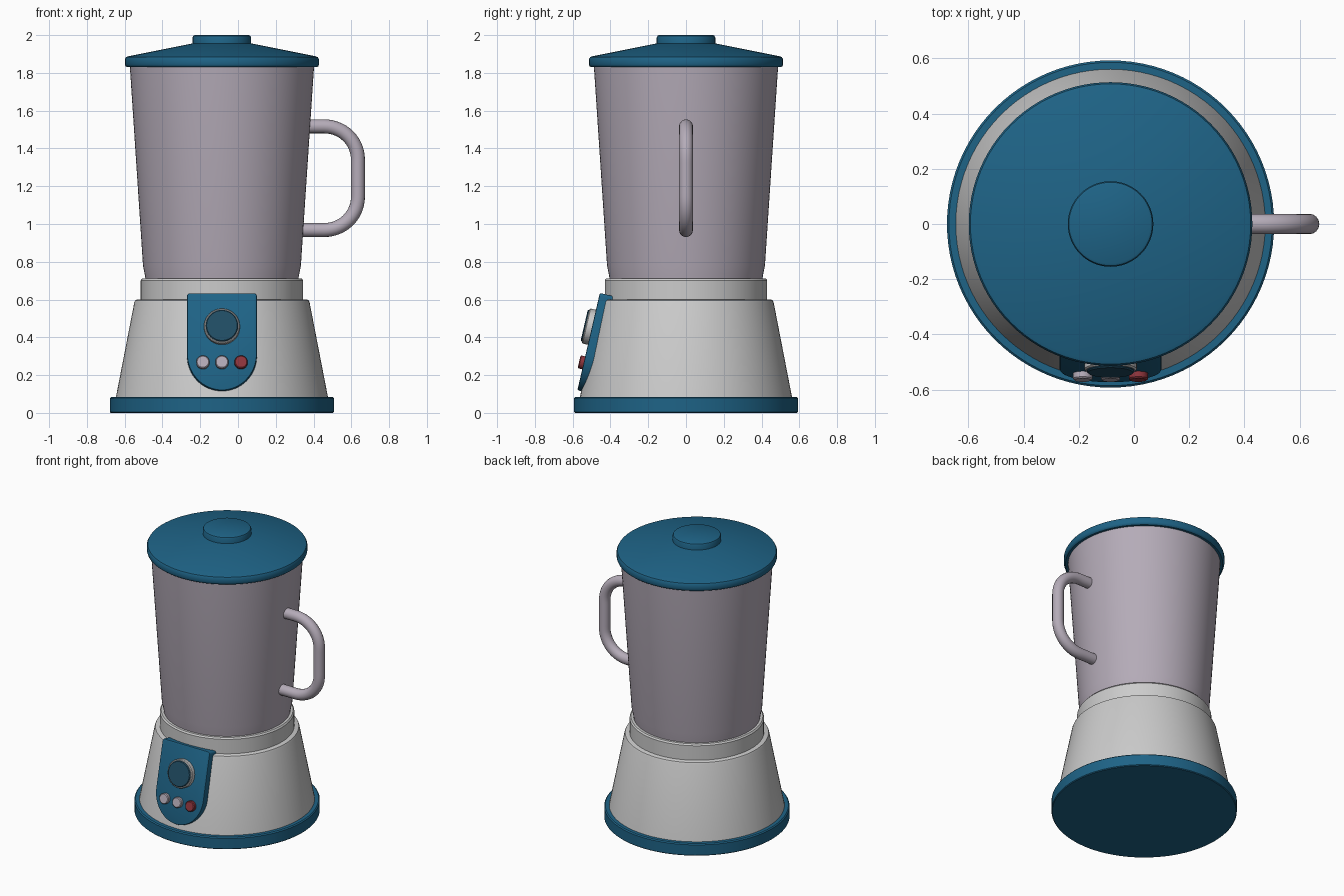
import bpy, bmesh
from math import pi, sin, cos, radians
from mathutils import Matrix, Vector

if "Cube" in bpy.data.objects:
    bpy.data.objects.remove(bpy.data.objects["Cube"])

CX = -0.085  # x of the blender's main axis


def material(name, rgb):
    m = bpy.data.materials.new(name)
    m.diffuse_color = (*rgb, 1)
    m.use_nodes = True
    m.node_tree.nodes["Principled BSDF"].inputs["Base Color"].default_value = m.diffuse_color
    return m


BLUE = material("blue_plastic", (0.013, 0.125, 0.24))
DARK = material("dark_blue", (0.015, 0.075, 0.13))
JAR = material("jar_tint", (0.46, 0.41, 0.48))
RED = material("red_button", (0.27, 0.035, 0.045))


def finish(obj, mat=None, angle=35):
    if mat:
        obj.data.materials.append(mat)
    bpy.ops.object.select_all(action='DESELECT')
    obj.select_set(True)
    bpy.context.view_layer.objects.active = obj
    bpy.ops.object.shade_smooth_by_angle(angle=radians(angle))
    return obj


def from_bmesh(name, bm, matrix):
    bmesh.ops.recalc_face_normals(bm, faces=bm.faces)
    me = bpy.data.meshes.new(name)
    bm.to_mesh(me)
    bm.free()
    obj = bpy.data.objects.new(name, me)
    obj.matrix_world = matrix
    bpy.context.collection.objects.link(obj)
    return obj


def lathe(name, profile, mat=None, matrix=Matrix.Translation((CX, 0, 0)), n=96):
    """Closed turned solid from (radius, height) points, bottom to top."""
    bm = bmesh.new()
    rings = [[bm.verts.new((r * cos(2 * pi * i / n), r * sin(2 * pi * i / n), z))
              for i in range(n)] for r, z in profile]
    for a, b in zip(rings, rings[1:]):
        for i in range(n):
            j = (i + 1) % n
            bm.faces.new((a[i], a[j], b[j], b[i]))
    bm.faces.new(rings[0][::-1])
    bm.faces.new(rings[-1])
    return finish(from_bmesh(name, bm, matrix), mat)


# Turned parts of the stand, jar and lid
lathe("base_ring", [(0.588, 0), (0.593, 0.005), (0.593, 0.078), (0.586, 0.085)], BLUE)
lathe("motor_body", [(0.562, 0.08), (0.464, 0.585), (0.459, 0.596), (0.45, 0.6)])
lathe("collar", [(0.43, 0.59), (0.43, 0.702), (0.422, 0.712)])
lathe("jar", [(0.404, 0.70), (0.407, 0.725), (0.418, 0.78), (0.488, 1.84)], JAR)
lathe("lid", [(0.503, 1.83), (0.511, 1.836), (0.514, 1.845), (0.514, 1.872),
              (0.508, 1.883), (0.495, 1.888), (0.155, 1.956)], BLUE)
lathe("lid_cap", [(0.155, 1.94), (0.155, 1.988), (0.151, 1.996), (0.143, 2.0)], BLUE)

# Handle: round tube along a D-shaped path
cu = bpy.data.curves.new("handle", 'CURVE')
cu.dimensions = '3D'
cu.bevel_depth = 0.037
cu.bevel_resolution = 6
cu.resolution_u = 14
cu.use_fill_caps = True
path = [((0.31, 0.968), (1, 0), 0.04), ((0.455, 0.968), (1, 0), 0.1),
        ((0.635, 1.145), (0, 1), 0.1), ((0.635, 1.34), (0, 1), 0.1),
        ((0.455, 1.517), (-1, 0), 0.1), ((0.35, 1.517), (-1, 0), 0.03)]
sp = cu.splines.new('BEZIER')
sp.bezier_points.add(len(path) - 1)
for p, ((x, z), (dx, dz), k) in zip(sp.bezier_points, path):
    p.handle_left_type = p.handle_right_type = 'FREE'
    p.co = (x, 0, z)
    d = Vector((dx, 0, dz)) * k
    p.handle_left, p.handle_right = p.co - d, p.co + d
handle = bpy.data.objects.new("handle", cu)
bpy.context.collection.objects.link(handle)
bpy.ops.object.select_all(action='DESELECT')
handle.select_set(True)
bpy.context.view_layer.objects.active = handle
bpy.ops.object.convert(target='MESH')
finish(bpy.context.object, JAR, 50)

# Tilted control panel frame: local x right, y up the slope, z outwards
TILT = radians(13)
PANEL = Matrix.Translation((CX, -0.575, 0.12)) @ Matrix.Rotation(pi / 2 - TILT, 4, 'X')

# Shield-shaped panel with rounded bottom
W, TOP, CURVE, R = 0.185, 0.528, 0.20, 0.015
outline = [(-W * cos(pi * i / 32), CURVE - CURVE * sin(pi * i / 32)) for i in range(33)]
for cx, a0 in ((W - R, 0), (R - W, pi / 2)):
    outline += [(cx + R * cos(a0 + pi / 8 * i), TOP - R + R * sin(a0 + pi / 8 * i))
                for i in range(5)]
bm = bmesh.new()
face = bm.faces.new([bm.verts.new((x, y, -0.10)) for x, y in outline])
ext = bmesh.ops.extrude_face_region(bm, geom=[face])
front = [v for v in ext["geom"] if isinstance(v, bmesh.types.BMVert)]
bmesh.ops.translate(bm, verts=front, vec=(0, 0, 0.10))
rim = [e for e in bm.edges if all(v.co.z > -0.01 for v in e.verts)]
bmesh.ops.bevel(bm, geom=rim, offset=0.007, segments=2, profile=0.5, affect='EDGES')
finish(from_bmesh("control_panel", bm, PANEL), BLUE)


def knob(name, x, y, r, h, mat=None):
    lathe(name, [(r, -0.01), (r, h - 0.005), (r - 0.005, h)], mat,
          PANEL @ Matrix.Translation((x, y, 0)), 40)


# Dial and the row of buttons
knob("dial_bezel", 0, 0.342, 0.095, 0.034)
knob("dial_face", 0, 0.342, 0.086, 0.042, DARK)
for i, mat in enumerate((JAR, JAR, RED)):
    knob(f"button_{i + 1}", (i - 1) * 0.101, 0.149, 0.035, 0.025, mat)
